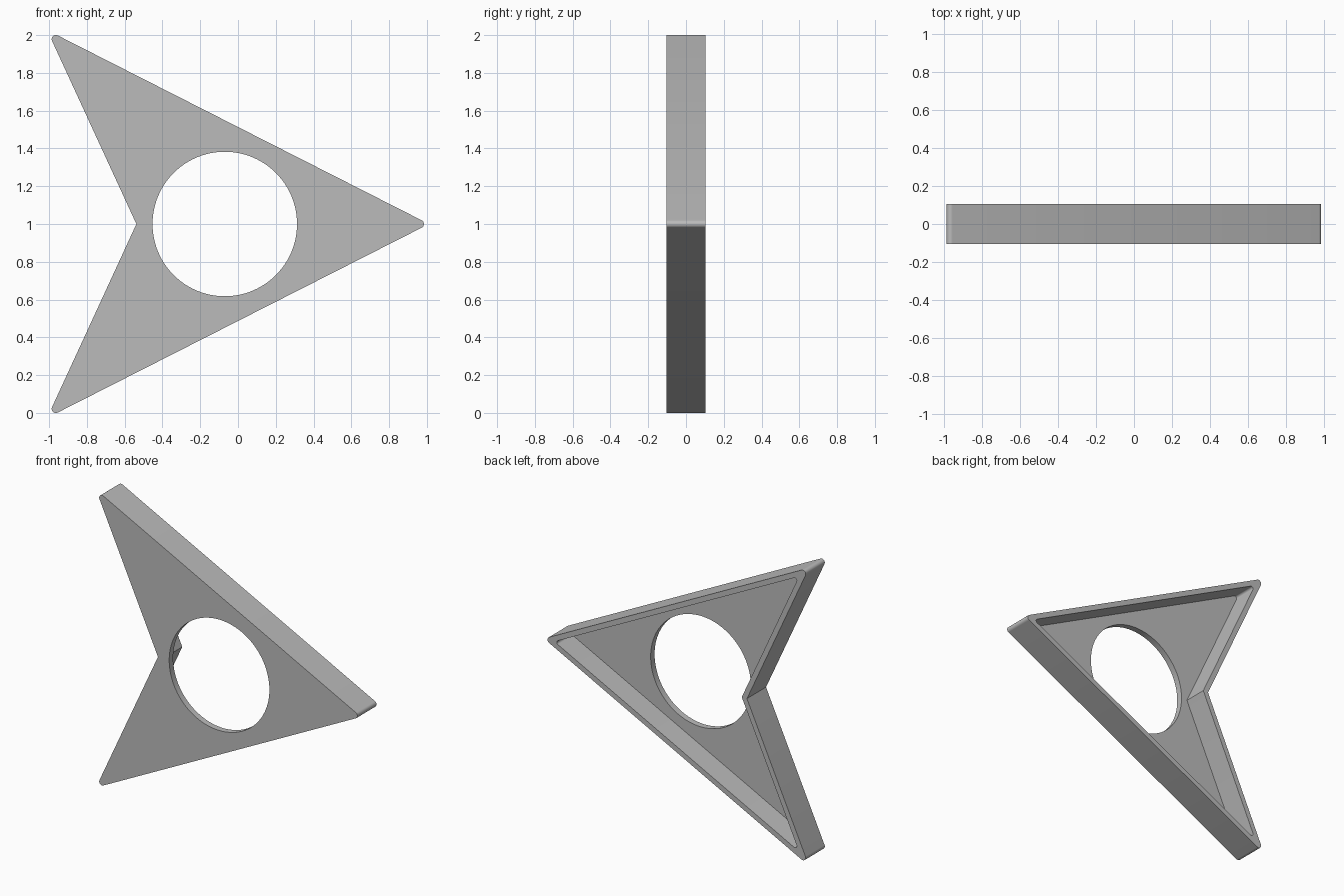
import bpy, bmesh
from math import cos, sin, pi, radians
from mathutils import Vector

if "Cube" in bpy.data.objects:
    bpy.data.objects.remove(bpy.data.objects["Cube"])

HALF = 0.104          # half the depth
PLATE = 0.043         # thickness of the front plate
RIM = 0.036           # width of the raised rim
MID = 1.0             # height of the centre line
CORNERS = [Vector(c) for c in ((1.011, 0), (-1.011, 1.027), (-0.538, 0), (-1.011, -1.027))]
NOTCH = 2


def inset(points, distance):
    """Shift every edge of a counter-clockwise outline inwards; also give edge normals."""
    n = len(points)
    normals = []
    for i in range(n):
        d = (points[(i + 1) % n] - points[i]).normalized()
        normals.append(Vector((-d.y, d.x)))
    moved = []
    for i in range(n):
        a, b = normals[i - 1], normals[i]
        moved.append(points[i] + (a + b) * distance / (1 + a.dot(b)))
    return moved, normals


def rounded(points, radius, steps=10):
    """Round all corners but the sharp notch."""
    centres, normals = inset(points, radius)
    outline = []
    for i, c in enumerate(centres):
        if i == NOTCH:
            outline.append(points[i])
            continue
        a, b = -normals[i - 1], -normals[i]
        turn = a.angle_signed(b)
        for k in range(steps + 1):
            t = -turn * k / steps
            outline.append(c + radius * Vector((a.x * cos(t) - a.y * sin(t),
                                                a.x * sin(t) + a.y * cos(t))))
    return outline


def prism(name, outline, y0, y1):
    """Extrude an x-z outline from y0 back to y1."""
    bm = bmesh.new()
    face = bm.faces.new([bm.verts.new((p.x, y0, MID + p.y)) for p in outline])
    new = bmesh.ops.extrude_face_region(bm, geom=[face])["geom"]
    verts = [g for g in new if isinstance(g, bmesh.types.BMVert)]
    bmesh.ops.translate(bm, verts=verts, vec=(0, y1 - y0, 0))
    bmesh.ops.recalc_face_normals(bm, faces=bm.faces)
    mesh = bpy.data.meshes.new(name)
    bm.to_mesh(mesh)
    bm.free()
    obj = bpy.data.objects.new(name, mesh)
    bpy.context.collection.objects.link(obj)
    return obj


# Arrowhead body, with the cutters for the rear pocket and the round hole
body = prism("arrowhead_frame", rounded(CORNERS, 0.022), -HALF, HALF)
pocket = prism("pocket_cutter", rounded(inset(CORNERS, RIM)[0], 0.015), -HALF + PLATE, 0.3)
circle = [Vector((-0.07 + 0.3825 * cos(2 * pi * i / 96), 0.3825 * sin(2 * pi * i / 96)))
          for i in range(96)]
hole = prism("hole_cutter", circle, -0.3, 0.3)

for cutter in (pocket, hole):
    cutter.hide_render = True
    mod = body.modifiers.new(cutter.name, "BOOLEAN")
    mod.operation = "DIFFERENCE"
    mod.solver = "EXACT"
    mod.object = cutter

# Bake the cuts and drop the cutters
bpy.context.view_layer.update()
graph = bpy.context.evaluated_depsgraph_get()
cut_mesh = bpy.data.meshes.new_from_object(body.evaluated_get(graph))
body.modifiers.clear()
body.data = cut_mesh
for cutter in (pocket, hole):
    bpy.data.objects.remove(cutter)

# Plain grey material
grey = bpy.data.materials.new("plain_grey")
grey.use_nodes = True
colour = (0.5, 0.5, 0.5, 1)
grey.diffuse_color = colour
grey.node_tree.nodes["Principled BSDF"].inputs["Base Color"].default_value = colour
body.data.materials.clear()
body.data.materials.append(grey)

# Smooth rounded corners, crisp edges
bpy.ops.object.select_all(action="DESELECT")
body.select_set(True)
bpy.context.view_layer.objects.active = body
bpy.ops.object.shade_smooth_by_angle(angle=radians(30))
